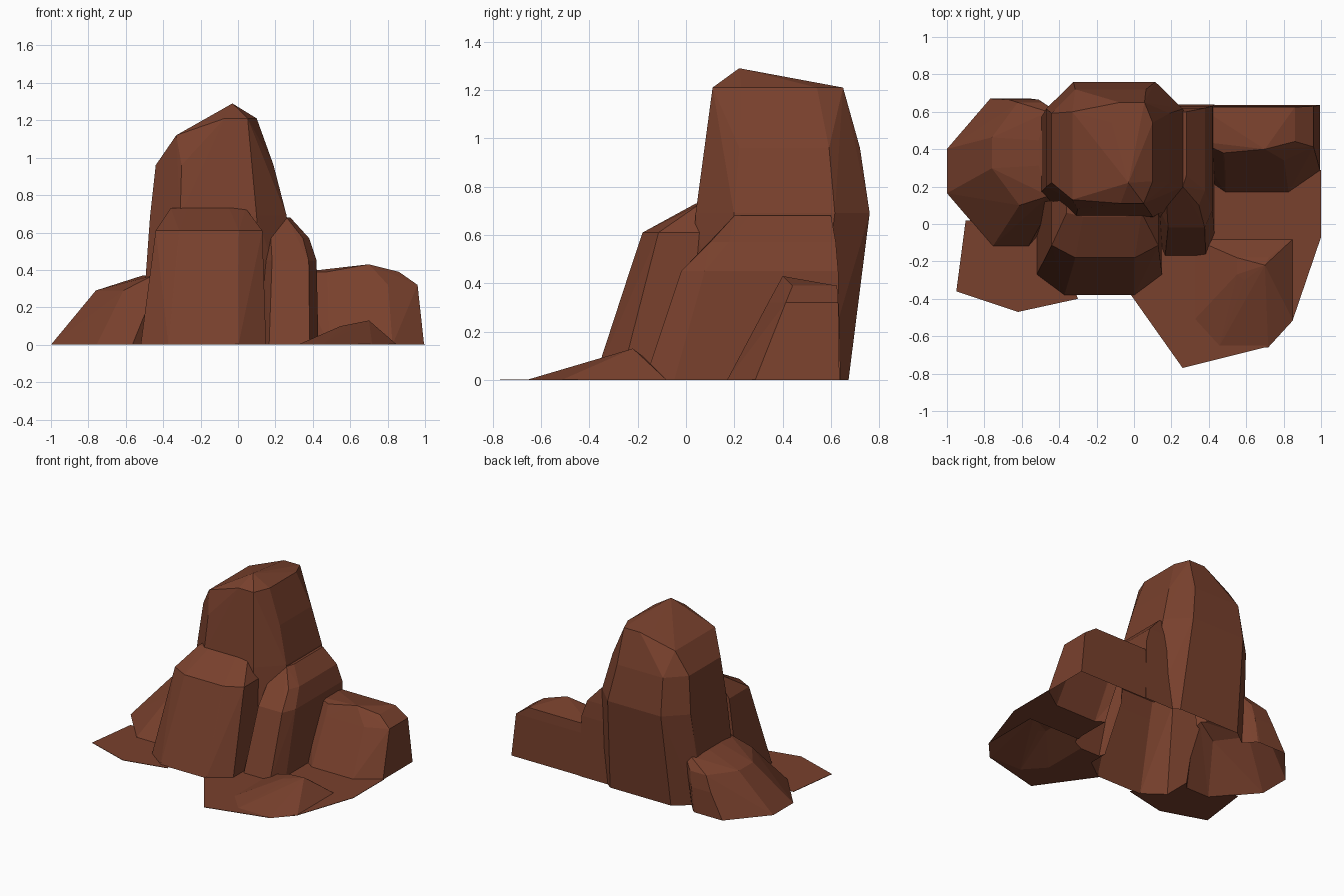
import bpy, bmesh

if "Cube" in bpy.data.objects:
    bpy.data.objects.remove(bpy.data.objects["Cube"])

mat = bpy.data.materials.new("red_rock")
mat.diffuse_color = (0.19, 0.052, 0.026, 1)
mat.use_nodes = True
mat.node_tree.nodes["Principled BSDF"].inputs["Base Color"].default_value = mat.diffuse_color
parts = []


def ring(z, x0, x1, y0, y1, front, back):
    """Rectangle at height z with its front and back corners cut by a share of its size."""
    pts = []
    for y, inward, cut in ((y0, 1, front), (y1, -1, back)):
        dx, dy = (x1 - x0) * cut, (y1 - y0) * cut * inward
        pts += [(x0 + dx, y, z), (x1 - dx, y, z), (x0, y + dy, z), (x1, y + dy, z)]
    return pts


def hull(name, points):
    """Faceted solid around the points, with its footprint sunk below the ground."""
    sink = -0.1 - 0.01 * len(parts)
    bm = bmesh.new()
    for x, y, z in points:
        bm.verts.new((x, y, z))
        if z < 0.01:
            bm.verts.new((x, y, sink))
    bmesh.ops.remove_doubles(bm, verts=bm.verts[:], dist=1e-4)
    bmesh.ops.convex_hull(bm, input=bm.verts[:])
    loose = [v for v in bm.verts if not v.link_faces]
    bmesh.ops.delete(bm, geom=loose, context='VERTS')
    bmesh.ops.recalc_face_normals(bm, faces=bm.faces[:])
    mesh = bpy.data.meshes.new(name)
    bm.to_mesh(mesh)
    bm.free()
    mesh.materials.append(mat)
    ob = bpy.data.objects.new(name, mesh)
    bpy.context.collection.objects.link(ob)
    parts.append(ob)


def rock(name, front, back, levels, peaks=()):
    hull(name, [p for lv in levels for p in ring(*lv, front, back)] + list(peaks))


# Main tower; levels are z, x range, y range
rock("rock_outcrop", 0.22, 0.2,
     [(0, -0.52, 0.33, 0, 0.66), (0.69, -0.47, 0.26, 0.04, 0.76),
      (0.96, -0.44, 0.19, 0.08, 0.72), (1.21, -0.12, 0.1, 0.11, 0.65)],
     [(-0.03, 0.22, 1.29), (-0.33, 0.13, 1.12), (-0.33, 0.6, 1.12)])
# Front buttress with its sloping ledge
rock("front_buttress", 0.22, 0,
     [(0, -0.52, 0.15, -0.38, 0.12), (0.49, -0.45, 0.13, -0.22, 0.12),
      (0.61, -0.44, 0.13, -0.18, 0.12), (0.73, -0.36, 0.04, 0.04, 0.13)])
# Right rib and shoulder
rock("right_rib", 0.15, 0,
     [(0, 0.12, 0.43, -0.17, 0.64), (0.45, 0.14, 0.42, -0.02, 0.63),
      (0.57, 0.16, 0.38, 0.1, 0.62), (0.68, 0.15, 0.28, 0.2, 0.6)])
# Low boulders either side
rock("right_boulder", 0.25, 0,
     [(0, 0.32, 0.995, 0.17, 0.635), (0.32, 0.33, 0.96, 0.34, 0.63),
      (0.39, 0.35, 0.86, 0.38, 0.625)], [(0.7, 0.4, 0.43)])
rock("left_boulder", 0.36, 0.34,
     [(0, -1, -0.32, -0.12, 0.67), (0.18, -0.84, -0.34, 0.05, 0.665),
      (0.29, -0.76, -0.35, 0.1, 0.65), (0.37, -0.51, -0.36, 0.15, 0.6)])
# Shallow mound in front
rock("front_mound", 0.25, 0,
     [(0, 0.32, 0.85, -0.66, -0.08), (0.1, 0.55, 0.72, -0.3, -0.18)],
     [(0.7, -0.22, 0.13)])
# Flat ground skirts, kept as a very thin lip
for name, outline in (
    ("skirt_right", [(-0.03, -0.36), (0.26, -0.77), (0.7, -0.66), (0.85, -0.51),
                     (1, -0.07), (1, 0.29), (0.45, 0.29)]),
    ("skirt_left", [(-0.3, -0.4), (-0.62, -0.47), (-0.95, -0.36), (-0.9, 0.02), (-0.45, 0.02)]),
):
    hull(name, [(x, y, 0.003) for x, y in outline])

# Fuse everything into one skin
tower = parts[0]
for p in parts[1:]:
    m = tower.modifiers.new("fuse", 'BOOLEAN')
    m.operation, m.solver, m.object = 'UNION', 'EXACT', p
dg = bpy.context.evaluated_depsgraph_get()
bm = bmesh.new()
bm.from_mesh(tower.evaluated_get(dg).to_mesh())
tower.modifiers.clear()
for p in parts[1:]:
    bpy.data.objects.remove(p, do_unlink=True)

# Trim at ground level, leaving an open underside
bmesh.ops.bisect_plane(bm, geom=bm.verts[:] + bm.edges[:] + bm.faces[:], dist=1e-5,
                       plane_co=(0, 0, 0), plane_no=(0, 0, 1), clear_inner=True)
low = [f for f in bm.faces if all(v.co.z < 1e-4 for v in f.verts)]
bmesh.ops.delete(bm, geom=low, context='FACES')
bm.to_mesh(tower.data)
bm.free()
